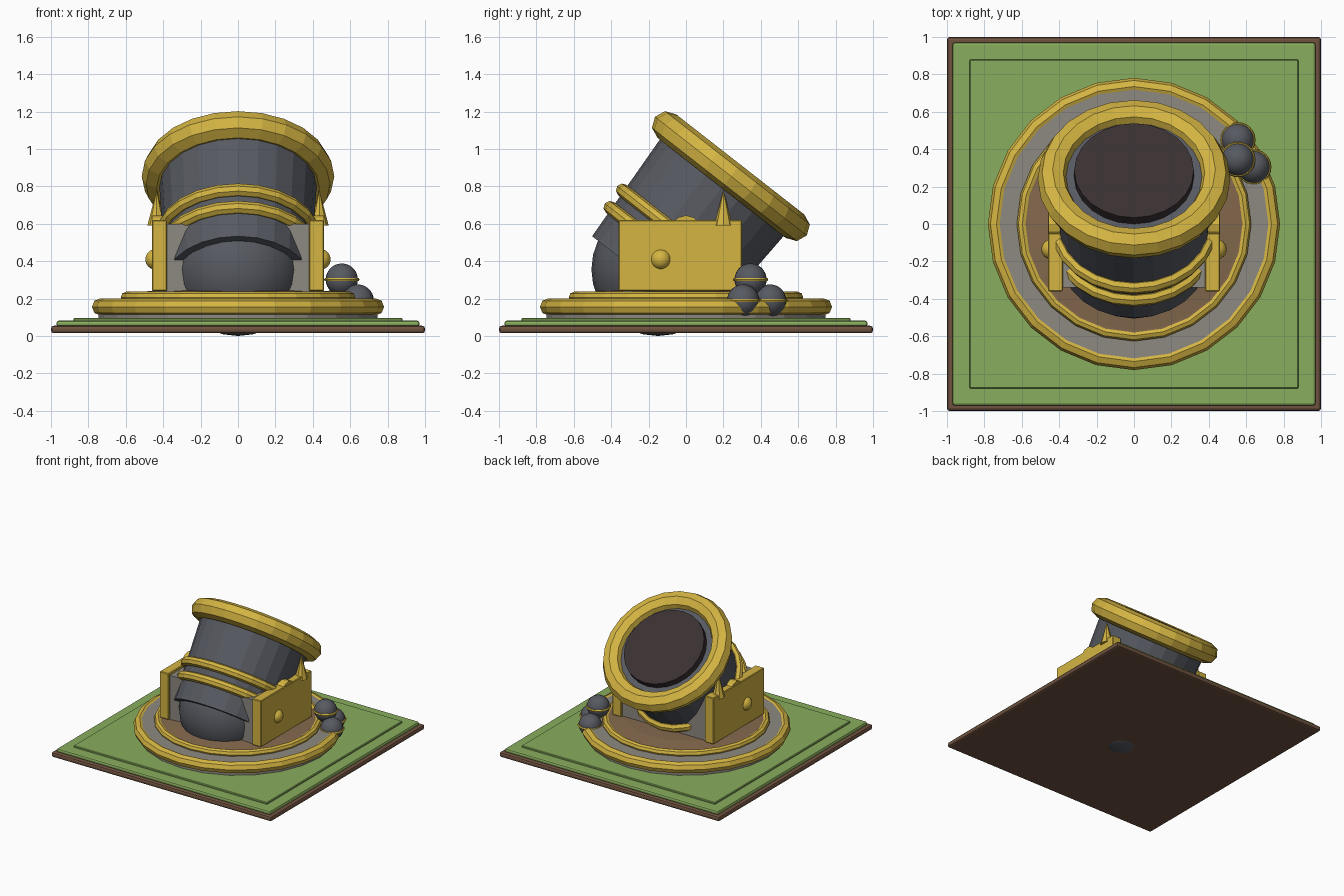
import bpy
from math import radians
from mathutils import Matrix, Vector

if "Cube" in bpy.data.objects:
    bpy.data.objects.remove(bpy.data.objects["Cube"])


def material(name, r, g, b):
    m = bpy.data.materials.new(name)
    m.use_nodes = True
    m.diffuse_color = (r, g, b, 1)
    bsdf = next(n for n in m.node_tree.nodes if n.type == "BSDF_PRINCIPLED")
    bsdf.inputs["Base Color"].default_value = (r, g, b, 1)
    return m


brass = material("brass", 0.66, 0.46, 0.055)
iron = material("iron", 0.095, 0.102, 0.12)
stone = material("stone", 0.27, 0.25, 0.22)
wood = material("wood", 0.23, 0.14, 0.075)
earth = material("earth", 0.16, 0.085, 0.05)
grass = material("grass", 0.25, 0.42, 0.11)
soot = material("soot", 0.042, 0.03, 0.032)

# Barrel frame: origin at the muzzle ring, local z along the bore
TILT = radians(-38)
MUZZLE = Vector((0, 0.24, 0.855))
AXIS = Matrix.Rotation(TILT, 3, "X") @ Vector((0, 0, 1))


def finish(name, mat):
    ob = bpy.context.object
    ob.name = name
    ob.data.materials.append(mat)
    return ob


def box(name, lo, hi, mat, bevel=0.0, segments=1):
    lo, hi = Vector(lo), Vector(hi)
    bpy.ops.mesh.primitive_cube_add(size=1, location=(lo + hi) / 2)
    ob = finish(name, mat)
    ob.data.transform(Matrix.Diagonal((*(hi - lo), 1)))
    if bevel:
        mod = ob.modifiers.new("bevel", "BEVEL")
        mod.width = bevel
        mod.segments = segments
    return ob


def cone(name, r1, r2, depth, loc, mat, rot=(0, 0, 0), sides=24):
    bpy.ops.mesh.primitive_cone_add(vertices=sides, radius1=r1, radius2=r2,
                                    depth=depth, location=loc, rotation=rot)
    return finish(name, mat)


def disc(name, r1, r2, z0, z1, mat):
    return cone(name, r1, r2, z1 - z0, (0, 0, (z0 + z1) / 2), mat)


def ring(name, major, minor, loc, mat, rot=(0, 0, 0), minor_sides=8):
    bpy.ops.mesh.primitive_torus_add(major_segments=24, minor_segments=minor_sides,
                                     major_radius=major, minor_radius=minor,
                                     location=loc, rotation=rot)
    return finish(name, mat)


def ball(name, r, loc, mat):
    bpy.ops.mesh.primitive_uv_sphere_add(segments=24, ring_count=14, radius=r, location=loc)
    ob = finish(name, mat)
    bpy.ops.object.shade_smooth_by_angle(angle=radians(30))
    return ob


def barrel_part(name, r1, r2, t0, t1, mat):
    return cone(name, r1, r2, t1 - t0, MUZZLE + AXIS * (t0 + t1) / 2, mat, (TILT, 0, 0))


def barrel_ring(name, major, minor, t):
    return ring(name, major, minor, MUZZLE + AXIS * t, brass, (TILT, 0, 0))


# Square ground tile
box("ground_edge", (-1, -1, 0.015), (1, 1, 0.055), earth, 0.015, 2)
box("ground_grass", (-0.97, -0.97, 0.05), (0.97, 0.97, 0.082), grass, 0.012, 2)
box("ground_lawn", (-0.88, -0.88, 0.07), (0.88, 0.88, 0.096), grass, 0.005)

# Round platform
disc("platform_stone", 0.745, 0.745, 0.08, 0.195, stone)
ring("platform_outer_ring", 0.735, 0.046, (0, 0, 0.156), brass)
ring("platform_inner_ring", 0.597, 0.03, (0, 0, 0.207), brass)
disc("platform_floor", 0.58, 0.58, 0.19, 0.23, wood)
disc("platform_floor_top", 0.57, 0.45, 0.23, 0.243, wood)

# Carriage
box("carriage_core", (-0.385, -0.34, 0.235), (0.385, 0.28, 0.6), stone)
for side, s in (("left", 1), ("right", -1)):
    x = 0.42 * s
    box(side + "_cheek", (x - 0.04, -0.36, 0.24), (x + 0.04, 0.3, 0.62), brass, 0.005)
    cone(side + "_trunnion_cap", 0.08, 0.08, 0.076, (x, 0, 0.565), brass,
         (0, radians(90), 0), 12)
    cone(side + "_spike", 0.05, 0, 0.19, (0.435 * s, 0.2, 0.685), brass, sides=8)
    ball(side + "_boss", 0.055, (0.44 * s, -0.135, 0.41), brass)

# Mortar barrel
barrel_part("barrel", 0.387, 0.425, -0.71, 0.02, iron)
ball("breech", 0.356, MUZZLE - AXIS * 0.633, iron)
barrel_part("bore", 0.32, 0.32, -0.02, 0.075, soot)
barrel_ring("muzzle_ring", 0.435, 0.08, 0)
barrel_ring("upper_band", 0.41, 0.036, -0.416)
barrel_ring("lower_band", 0.405, 0.036, -0.53)

# Stacked shot, each with a thin belt
for i, loc in enumerate(((0.555, 0.45, 0.19), (0.64, 0.305, 0.19), (0.555, 0.345, 0.302))):
    ball("shot_%d" % (i + 1), 0.086, loc, iron)
    ring("shot_belt_%d" % (i + 1), 0.085, 0.01, loc, brass, minor_sides=6)
